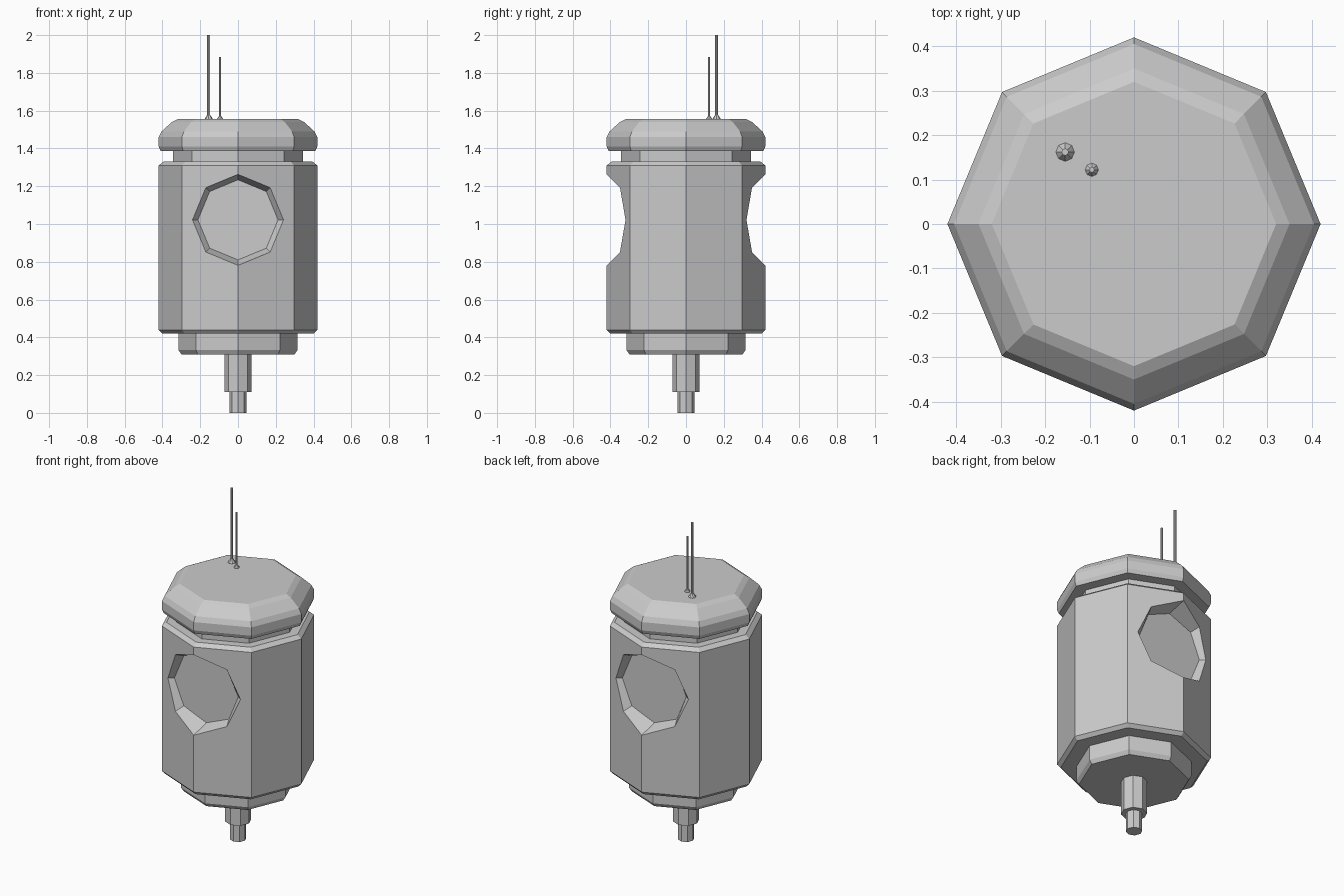
import bpy, bmesh, math

if "Cube" in bpy.data.objects:
    bpy.data.objects.remove(bpy.data.objects["Cube"])

SIDES = 8


def finish(bm, name):
    bmesh.ops.recalc_face_normals(bm, faces=bm.faces)
    mesh = bpy.data.meshes.new(name)
    bm.to_mesh(mesh)
    bm.free()
    obj = bpy.data.objects.new(name, mesh)
    bpy.context.collection.objects.link(obj)
    return obj


def lathe_bm(profile, skip=()):
    """Octagonal lathe of (radius, z) points; skip = (ring, side) faces left open."""
    bm = bmesh.new()
    rings = [[bm.verts.new((r * math.cos(k * math.tau / SIDES),
                            r * math.sin(k * math.tau / SIDES), z))
              for k in range(SIDES)] for r, z in profile]
    for i in range(len(rings) - 1):
        for k in range(SIDES):
            if (i, k) not in skip:
                n = (k + 1) % SIDES
                bm.faces.new((rings[i][k], rings[i][n], rings[i + 1][n], rings[i + 1][k]))
    bm.faces.new(rings[0])
    bm.faces.new(rings[-1])
    return bm, rings


def lathe(name, profile, at=(0, 0)):
    obj = finish(lathe_bm(profile)[0], name)
    obj.location = (at[0], at[1], 0)
    return obj


# Main body: octagonal barrel with an octagonal recess front and back
R, HOLE_Z, HOLE_R, FLOOR_R, FLOOR_Y = 0.42, 1.022, 0.241, 0.212, 0.30
bm, rings = lathe_bm([(0.40, 0.42), (R, 0.44), (R, 1.31), (0.395, 1.33)],
                     skip={(1, k) for k in (1, 2, 5, 6)})
low, high = rings[1], rings[2]
slope = math.tan(math.pi / 8)
for side, mid in ((1, 2), (-1, 6)):
    rim, floor = [], []
    for k in range(SIDES):
        a = k * math.tau / SIDES
        x, z = math.sin(a), math.cos(a)
        rim.append(bm.verts.new((HOLE_R * x, side * (R - slope * abs(HOLE_R * x)),
                                 HOLE_Z + HOLE_R * z)))
        floor.append(bm.verts.new((FLOOR_R * x, side * FLOOR_Y, HOLE_Z + FLOOR_R * z)))
    # body panels either side of the centre edge
    right, left = (mid - side) % SIDES, (mid + side) % SIDES
    bm.faces.new([low[mid], low[right], high[right], high[mid]] + rim[0:5])
    bm.faces.new([low[mid], low[left], high[left], high[mid]] + [rim[-k % SIDES] for k in range(5)])
    # recess walls and floor
    for k in range(SIDES):
        n = (k + 1) % SIDES
        bm.faces.new((rim[k], rim[n], floor[n], floor[k]))
    bm.faces.new(floor)
finish(bm, "body")

# Neck and rounded cap
lathe("neck", [(0.343, 1.32), (0.343, 1.40)])
lathe("cap", [(0.41, 1.387), (R, 1.41), (R, 1.46), (0.405, 1.49), (0.35, 1.54), (0.32, 1.555)])

# Base plate and stepped stem
lathe("base_plate", [(0.30, 0.31), (0.315, 0.333), (0.315, 0.43)])
lathe("stem", [(0.045, 0), (0.045, 0.11), (0.072, 0.11), (0.072, 0.32)])

# Antennas with flared feet
for name, at, top, rod, foot in (("tall_antenna", (-0.155, 0.162), 2.0, 0.008, 0.021),
                                 ("short_antenna", (-0.095, 0.122), 1.885, 0.006, 0.015)):
    lathe(name, [(foot, 1.55), (foot, 1.558), (rod, 1.558 + foot * 0.9), (rod, top)], at)
